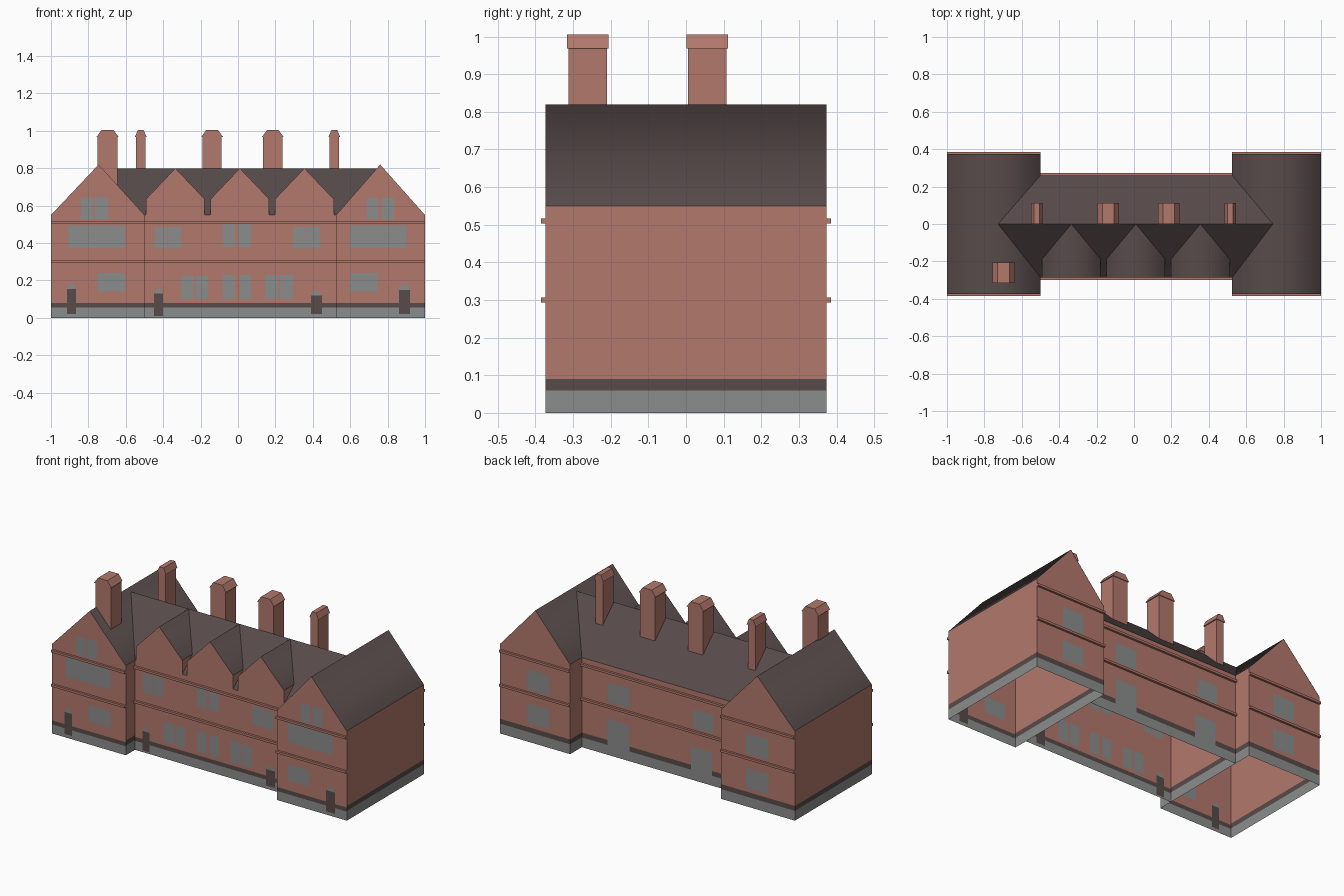
import bpy, bmesh
from mathutils import Vector

if "Cube" in bpy.data.objects:
    bpy.data.objects.remove(bpy.data.objects["Cube"])


def material(name, rgb):
    m = bpy.data.materials.new(name)
    m.diffuse_color = (*rgb, 1)
    m.use_nodes = True
    m.node_tree.nodes["Principled BSDF"].inputs["Base Color"].default_value = m.diffuse_color
    return m


MATS = [material("brick", (0.45, 0.19, 0.15)),
        material("dark_slate", (0.095, 0.07, 0.068)),
        material("grey_stone_glass", (0.26, 0.265, 0.265))]
BRICK, SLATE, GREY = range(3)


def finish(bm, name, mat=None, smooth=False):
    me = bpy.data.meshes.new(name)
    for f in bm.faces:
        f.smooth = smooth
        if mat is not None:
            f.material_index = mat
    bm.to_mesh(me)
    bm.free()
    for m in MATS:
        me.materials.append(m)
    ob = bpy.data.objects.new(name, me)
    bpy.context.collection.objects.link(ob)
    return ob


def wall(name, polys, axis, at, outward, patches=(), plinth=(0.06, 0.09)):
    """Flat wall of (u, z) polygons, cut along the patch edges and coloured by position."""
    bm = bmesh.new()
    for p in polys:
        bm.faces.new([bm.verts.new((u, 0, z)) for u, z in p])
    us = {v for p in patches for v in p[:2]}
    zs = {v for p in patches for v in p[2:4]} | set(plinth)
    for vals, n in ((us, Vector((1, 0, 0))), (zs, Vector((0, 0, 1)))):
        for v in sorted(vals):
            bmesh.ops.bisect_plane(bm, geom=bm.verts[:] + bm.edges[:] + bm.faces[:],
                                   plane_co=n * v, plane_no=n, dist=1e-5)
    for f in bm.faces:
        c = f.calc_center_median()
        f.material_index = GREY if c.z < plinth[0] else SLATE if c.z < plinth[1] else BRICK
        for u0, u1, z0, z1, m in patches:
            if u0 < c.x < u1 and z0 < c.z < z1:
                f.material_index = m
    for v in bm.verts:
        u, _, z = v.co
        v.co = (u, at, z) if axis == 'x' else (at, u, z)
    bmesh.ops.remove_doubles(bm, verts=bm.verts[:], dist=1e-5)
    bm.normal_update()
    want = Vector((0, outward, 0)) if axis == 'x' else Vector((outward, 0, 0))
    for f in bm.faces:
        if f.normal.dot(want) < 0:
            f.normal_flip()
    return finish(bm, name)


def strip(name, profile, axis, a, b, mat, smooth=False, closed=False):
    """Sweep a profile from a to b: (x, z) along y, or (y, z) along x."""
    bm = bmesh.new()
    ends = [[bm.verts.new((p, t, z) if axis == 'y' else (t, p, z)) for p, z in profile]
            for t in (a, b)]
    n = len(profile)
    for i in range(n if closed else n - 1):
        j = (i + 1) % n
        bm.faces.new((ends[0][i], ends[0][j], ends[1][j], ends[1][i]))
    if closed:
        bm.faces.new(ends[0])
        bm.faces.new(ends[1][::-1])
        bmesh.ops.recalc_face_normals(bm, faces=bm.faces[:])
    else:
        bm.normal_update()
        if sum((f.normal.z for f in bm.faces)) < 0:
            bmesh.ops.reverse_faces(bm, faces=bm.faces[:])
    return finish(bm, name, mat, smooth)


def box(name, x0, x1, y0, y1, z0, z1, mat):
    return strip(name, [(x0, z0), (x1, z0), (x1, z1), (x0, z1)], 'y', y0, y1, mat, closed=True)


def rect(u0, u1, z1, z0=0):
    return [(u0, z0), (u1, z0), (u1, z1), (u0, z1)]


def pipe(u0, u1, z0, z1):
    """Dark drain with a pale hopper on top."""
    return [(u0, u1, z0, z1, SLATE), (u0 + .008, u1 - .008, z1, z1 + .025, GREY)]


def panes(*rows):
    return [(*r, GREY) for r in rows]


EAVE, WY, FY, BY = 0.55, 0.373, -0.285, 0.26
FRONT_PLINTH = (0.055, 0.08)

# Gabled end wings
left_front = panes((-.84, -.775, .53, .645), (-.765, -.695, .53, .645),
                   (-.905, -.605, .375, .495), (-.75, -.605, .14, .24)) + pipe(-.915, -.865, .02, .155)
right_front = panes((.69, .75, .525, .64), (.77, .835, .525, .64),
                    (.6, .9, .375, .495), (.6, .745, .14, .24)) + pipe(.86, .92, .02, .15)
left_back = panes((-.82, -.67, .325, .45), (-.82, -.67, .115, .235))
right_back = panes((.67, .815, .32, .445), (.67, .815, .115, .235))
for side, x0, x1, apex, fp, bp in (("left", -1, -.5, (-.745, .82), left_front, left_back),
                                   ("right", .525, 1, (.76, .82), right_front, right_back)):
    gable = [(x0, 0), (x1, 0), (x1, EAVE), apex, (x0, EAVE)]
    wall(side + "_wing_front_wall", [gable], 'x', -WY, -1, fp, FRONT_PLINTH)
    wall(side + "_wing_back_wall", [gable], 'x', WY, 1, bp)
    wall(side + "_wing_west_wall", [rect(-WY, WY, EAVE)], 'y', x0, -1)
    wall(side + "_wing_east_wall", [rect(-WY, WY, EAVE)], 'y', x1, 1)
    strip(side + "_wing_roof", [(x0, EAVE), apex, (x1, EAVE)], 'y', -WY - .001, WY + .001, SLATE, True)
    for z in (.3, .51):
        box(side + "_wing_front_band", x0, x1, -.386, -WY, z - .007, z + .007, BRICK)
        box(side + "_wing_back_band", x0, x1, WY, .386, z - .007, z + .007, BRICK)

# Central range: front wall with three gables
PEAKS, HALF, SHOULDER, RIDGE = (-.335, .01, .355), .157, .635, .80
gables = [[(p - HALF, EAVE), (p + HALF, EAVE), (p + HALF, SHOULDER), (p, RIDGE), (p - HALF, SHOULDER)]
          for p in PEAKS]
front = panes((-.445, -.38, .37, .485), (-.375, -.305, .37, .485),
              (-.08, -.015, .38, .505), (.003, .07, .38, .505),
              (.295, .365, .37, .485), (.37, .44, .37, .485),
              (-.305, -.235, .1, .225), (-.225, -.16, .1, .225),
              (-.08, -.015, .1, .23), (.01, .07, .1, .23),
              (.145, .215, .1, .23), (.225, .295, .1, .23))
front += pipe(-.45, -.4, .01, .13) + pipe(.39, .45, .02, .12)
wall("central_front_wall", [rect(-.5, .525, EAVE)] + gables, 'x', FY, -1, front, FRONT_PLINTH)
back = panes((.2, .35, .325, .445), (-.37, -.23, .32, .435),
             (.2, .35, .05, .22), (-.36, -.215, .05, .205))
wall("central_back_wall", [rect(-.5, .525, EAVE)], 'x', BY, 1, back)
for z in (.3, .51):
    box("central_front_band", -.5, .525, FY - .014, FY, z - .007, z + .007, BRICK)
    box("central_back_band", -.5, .525, BY, BY + .014, z - .007, z + .007, BRICK)

# Main roof runs into both wing roofs; gable roofs run back to its ridge
strip("main_roof", [(FY, EAVE), (0, RIDGE), (BY, EAVE)], 'x', -.735, .75, SLATE)
for p in PEAKS:
    strip("gable_roof", [(p - HALF, SHOULDER), (p, RIDGE), (p + HALF, SHOULDER)],
          'y', FY - .001, 0, SLATE, True)
    for s in (-1, 1):  # small cheeks beside the valley gutters
        wall("gable_cheek", [[(FY, EAVE), (FY + .1, SHOULDER), (FY, SHOULDER)]], 'y', p + s * HALF, s)

# Chimneys with tapered caps
for x0, x1, y0, y1, z0 in ((-.75, -.645, -.312, -.21, .66), (-.545, -.495, .005, .107, .6),
                           (-.19, -.087, .005, .107, .65), (.135, .237, .005, .107, .65),
                           (.49, .54, .005, .107, .6)):
    box("chimney_shaft", x0, x1, y0, y1, z0, .97, BRICK)
    t = (x1 - x0) * .2
    strip("chimney_cap", [(x0 - .006, .968), (x1 + .006, .968), (x1 - t, 1.005), (x0 + t, 1.005)],
          'y', y0 - .004, y1 + .004, BRICK, closed=True)
